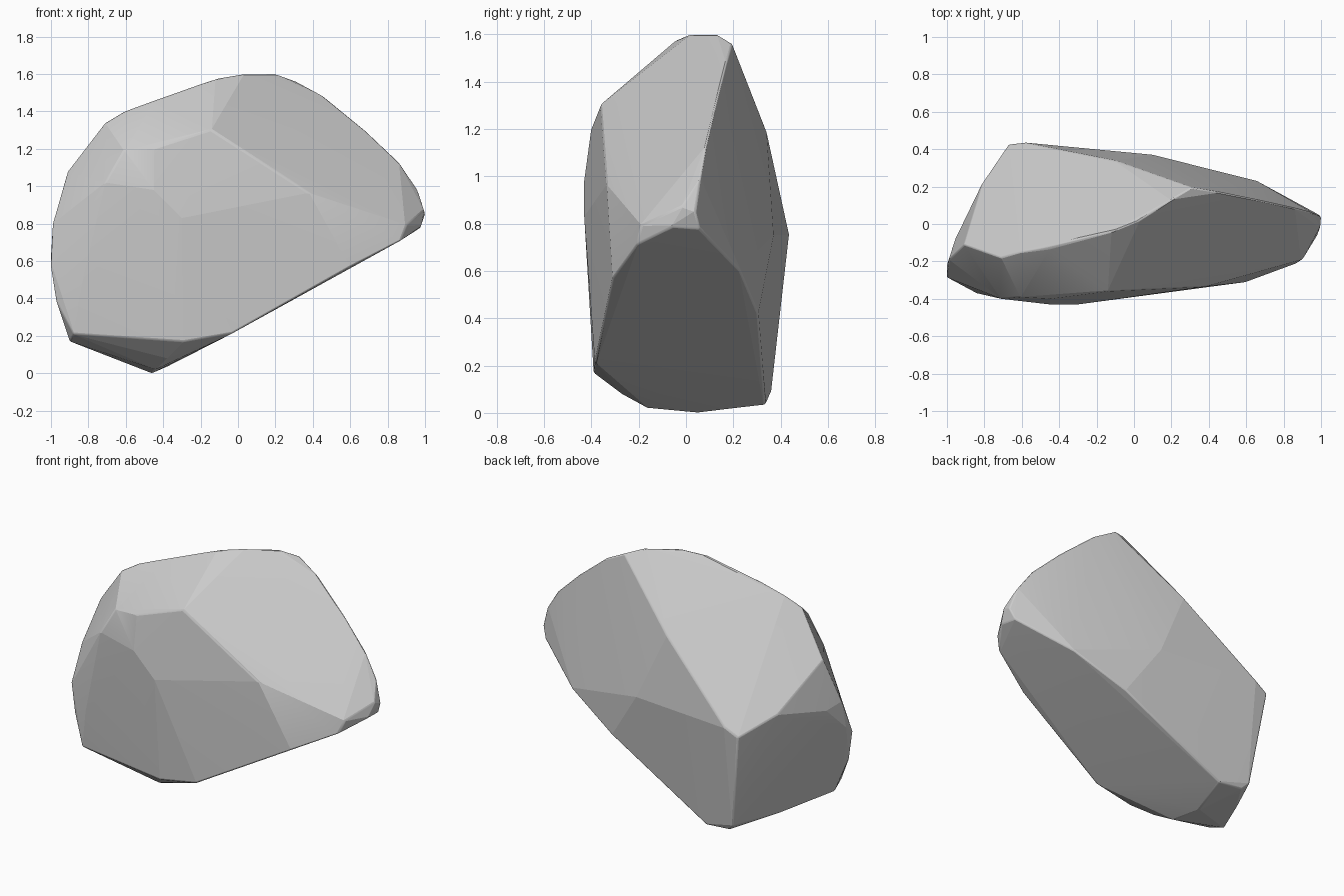
import bpy, bmesh
from math import radians

# Corner points of the boulder, grouped by region
underside = [(-.03, -.385, .215), (.6, -.31, .57), (.87, -.21, .71), (.98, -.06, .785),
             (.97, .06, .775), (.66, .23, .6), (.32, .305, .42), (-.38, .335, .035),
             (-.46, .05, 0), (-.44, -.16, .02), (-.38, -.27, .08), (-.55, .34, .05)]
back = [(-.67, .425, .71), (-.58, .435, .76), (-.1, .34, 1.19), (.1, .37, .75),
        (-.59, .36, .09)]
crest = [(.31, .195, 1.56), (.2, .13, 1.6), (.03, .02, 1.6), (-.12, -.04, 1.575),
         (-.45, -.13, 1.455), (-.61, -.15, 1.4), (-.71, -.18, 1.34)]
right_ridge = [(.46, .17, 1.48), (.68, .125, 1.3), (.86, .085, 1.13), (.955, .06, .99),
               (1, .04, .85), (.995, -.02, .87)]
front = [(-.14, -.36, 1.3), (-.45, -.4, 1.2), (-.61, -.39, 1.19), (-.3, -.43, .83),
         (-.45, -.43, .98), (-.71, -.4, 1.02), (.38, -.335, .965), (.9, -.19, .79),
         (-.84, -.37, .45), (-.29, -.39, .17), (-.88, -.345, .21)]
left_end = [(-1, -.22, .62), (-1, -.285, .57), (-.99, -.19, .8), (-.91, -.11, 1.08),
            (-.97, -.29, .38), (-.9, -.24, .17), (-.955, -.08, .77), (-.81, .22, .82),
            (-.74, .06, .11)]

# Wrap the corners in one faceted convex skin
bm = bmesh.new()
for p in underside + back + crest + right_ridge + front + left_end:
    bm.verts.new(p)
bmesh.ops.convex_hull(bm, input=bm.verts)
loose = [v for v in bm.verts if not v.link_faces]
bmesh.ops.delete(bm, geom=loose, context='VERTS')
bmesh.ops.recalc_face_normals(bm, faces=bm.faces)

mesh = bpy.data.meshes.new("boulder")
bm.to_mesh(mesh)
bm.free()
boulder = bpy.data.objects.new("boulder", mesh)
bpy.context.collection.objects.link(boulder)

# Slightly worn edges, flat faces in between
bevel = boulder.modifiers.new("worn_edges", 'BEVEL')
bevel.width = .012
bevel.segments = 2
bevel.limit_method = 'ANGLE'
bevel.angle_limit = radians(30)
bpy.context.view_layer.objects.active = boulder
boulder.select_set(True)
bpy.ops.object.shade_smooth_by_angle(angle=radians(5))
